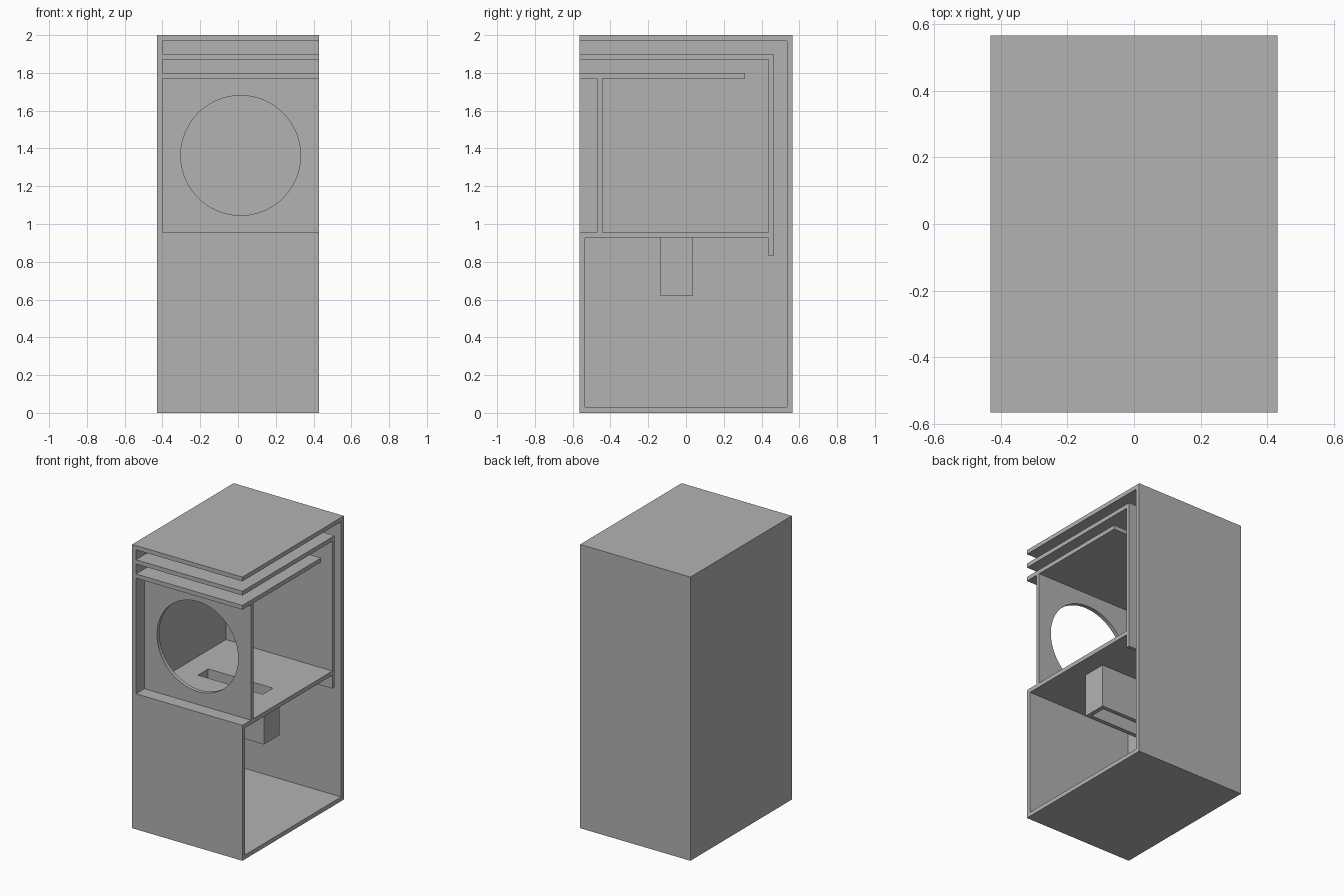
import bpy
import math

cube = bpy.data.objects.get("Cube")
if cube:
    bpy.data.objects.remove(cube, do_unlink=True)

# One plain grey for the whole cabinet
GREY = 0.448
grey = bpy.data.materials.new("panel grey")
grey.use_nodes = True
grey.diffuse_color = (GREY, GREY, GREY, 1)
grey.node_tree.nodes["Principled BSDF"].inputs["Base Color"].default_value = (GREY, GREY, GREY, 1)

# Overall half sizes, height and board thickness
W, D, H, T = 0.43, 0.565, 2.0, 0.03
INNER = -W + T        # inside face of the closed side wall
SHELF = 0.925         # underside of the chamber floor
DUCT = 0.437          # front face of the inner back board


def board(name, x, y, z):
    """Box spanning the given (low, high) ranges."""
    bpy.ops.mesh.primitive_cube_add(size=1, location=[sum(r) / 2 for r in (x, y, z)])
    ob = bpy.context.object
    ob.name = name
    ob.scale = [r[1] - r[0] for r in (x, y, z)]
    bpy.ops.object.transform_apply(location=False, rotation=False, scale=True)
    ob.data.materials.append(grey)
    return ob


def cut(target, cutter):
    """Subtract the cutter and discard it."""
    mod = target.modifiers.new("opening", 'BOOLEAN')
    mod.operation = 'DIFFERENCE'
    mod.solver = 'EXACT'
    mod.object = cutter
    bpy.context.view_layer.objects.active = target
    bpy.ops.object.modifier_apply(modifier=mod.name)
    bpy.data.objects.remove(cutter, do_unlink=True)


across = (INNER, W)

# Outer shell, open on the model's left side
board("side_wall", (-W, INNER), (-D, D), (0, H))
board("bottom_panel", across, (-D, D), (0, T))
board("top_panel", across, (-D, D), (H - T, H))
board("back_panel", across, (D - T, D), (T, H - T))
board("lower_front_panel", across, (-D, -D + T), (T, SHELF))

# Folded channel boards
board("upper_channel_board", across, (-D, DUCT + T - 0.004), (1.87, 1.9))
board("inner_back_board", across, (DUCT, DUCT + T - 0.004), (0.83, 1.87))
board("chamber_ceiling", across, (-D, 0.312), (1.77, 1.8))

# Chamber floor and the port hanging through it
port_x, port_y = (-0.268, 0.297), (-0.136, 0.038)
hole_x = (port_x[0] + T, port_x[1] - T)
hole_y = (port_y[0] + T, port_y[1] - T)
floor = board("chamber_floor", across, (-D, DUCT), (SHELF, SHELF + T))
cut(floor, board("port_cutter", hole_x, hole_y, (0.8, 1.1)))
port = board("port_tube", port_x, port_y, (0.62, SHELF))
cut(port, board("port_cutter", hole_x, hole_y, (0.5, 1.1)))

# Speaker baffle with round opening
baffle = board("speaker_baffle", across, (-0.47, -0.442), (SHELF + T, 1.77))
bpy.ops.mesh.primitive_cylinder_add(vertices=96, radius=0.317, depth=0.2,
                                    location=(0.014, -0.456, 1.363),
                                    rotation=(math.pi / 2, 0, 0))
cut(baffle, bpy.context.object)
bpy.ops.object.select_all(action='DESELECT')
baffle.select_set(True)
bpy.context.view_layer.objects.active = baffle
bpy.ops.object.shade_smooth_by_angle()
